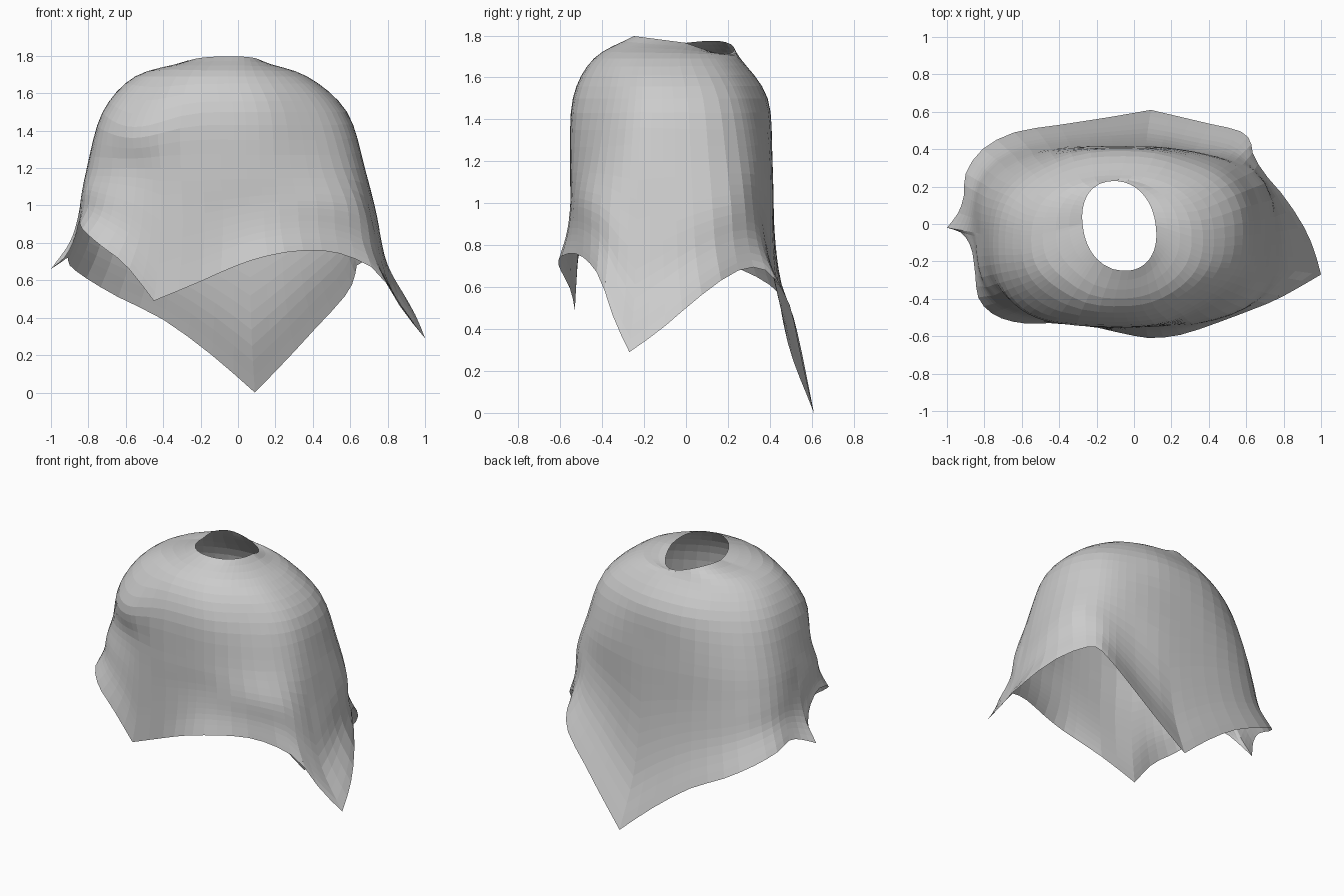
import bpy, bmesh, math
from mathutils import Vector

cube = bpy.data.objects.get("Cube")
if cube:
    bpy.data.objects.remove(cube, do_unlink=True)

SIDE_STEPS = 16   # columns along each side of the square cloth
ROW_STEPS = 4     # rows between neighbouring rings
AXIS = Vector((-.06, -.04, 0))


def spline(points, t):
    """Point on an open Catmull-Rom curve, t from 0 to 1."""
    pts = [Vector(p) for p in points]
    pts = [2 * pts[0] - pts[1]] + pts + [2 * pts[-1] - pts[-2]]
    spans = len(pts) - 3
    i = min(int(t * spans), spans - 1)
    f = t * spans - i
    a, b, c, d = pts[i:i + 4]
    return (2 * b + (c - a) * f + (2 * a - 5 * b + 4 * c - d) * f ** 2
            + (3 * b - a - 3 * c + d) * f ** 3) / 2


def rounded_ring(angle, cx, cy, rx, ry, power, z):
    """Point on a rounded-box outline in the given direction."""
    co, si = math.cos(angle), math.sin(angle)
    r = (abs(co / rx) ** power + abs(si / ry) ** power) ** (-1 / power)
    return Vector((cx + r * co, cy + r * si, z))


def fold(angle, centre, width):
    """Soft bump that fades out to both sides of a direction."""
    off = math.remainder(angle - math.radians(centre), math.tau)
    return math.exp(-(off / math.radians(width)) ** 2)


def swell(point, amount):
    """Move a point outwards from the axis by a fraction."""
    point.xy = AXIS.xy + (point.xy - AXIS.xy) * (1 + amount)


# Hem: four sides between the hanging corners
front_corner = (-.45, -.53, .49)
left_corner = (1, -.27, .29)
back_corner = (.09, .61, 0)
right_corner = (-1, -.02, .66)
hem_sides = [
    [front_corner, (-.22, -.55, .585), (-.04, -.59, .665), (.1, -.61, .715), (.26, -.59, .75),
     (.44, -.53, .76), (.6, -.47, .725), (.75, -.41, .64), (.88, -.34, .44), left_corner],
    [left_corner, (.96, -.13, .39), (.9, 0, .5), (.8, .15, .62), (.69, .28, .69),
     (.635, .38, .68), (.62, .45, .6), (.56, .5, .5), (.43, .53, .36), (.26, .57, .175),
     back_corner],
    [back_corner, (-.14, .57, .2), (-.4, .53, .39), (-.64, .49, .51), (-.81, .4, .61),
     (-.9, .27, .68), (-.91, .15, .72), (-.94, .06, .7), right_corner],
    [right_corner, (-.92, -.05, .73), (-.87, -.13, .83), (-.85, -.26, .91), (-.83, -.4, .87),
     (-.74, -.49, .79), (-.6, -.53, .68), front_corner],
]
hem = [spline(side, k / SIDE_STEPS) for side in hem_sides for k in range(SIDE_STEPS)]


def column(hem_point):
    """One strip of cloth from the neck opening down to the hem."""
    d = hem_point - AXIS
    a = math.atan2(d.y, d.x)
    # Neck opening: a slanted oval, twisted at the back
    neck = rounded_ring(a, -.08, -.01, .195, .24, 2.2, 1.765)
    neck.z -= .13 * neck.y + 1.25 * (neck.x + .08) * max(neck.y, 0)
    neck.x -= .12 * neck.y
    collar = rounded_ring(a, -.09, -.09, .46, .35, 2.4, 1.69)
    shoulder = rounded_ring(a, -.07, -.075, .655, .465, 2.6, 1.5)
    chest = rounded_ring(a, -.065, -.07, .745, .483, 3, 1.2)

    # Folds at the four upright corners of the drape
    front_right, front_left = fold(a, 220, 20), fold(a, -38, 22)
    back_left, back_right = fold(a, 48, 18), fold(a, 140, 22)
    swell(collar, -.05 * front_right - .04 * front_left)
    swell(shoulder, .05 * front_right - .09 * front_left - .04 * back_left - .06 * back_right)
    swell(chest, -.07 * front_right - .06 * front_left - .01 * back_left - .02 * back_right)
    shoulder.z -= .08 * front_right

    # Waist and skirt: the wall, drawn out towards the hem
    lower = []
    for drop, pull in ((.4, .04), (.72, .35)):
        p = rounded_ring(a, -.05, -.065, .79, .485, 3.3, 0)
        swell(p, -.06 * front_right - .02 * front_left - .06 * back_left)
        p.xy = p.xy.lerp(hem_point.xy, pull)
        p.z = chest.z + (hem_point.z - chest.z) * drop
        lower.append(p)

    path = [neck, collar, shoulder, chest, *lower, hem_point]
    rows = (len(path) - 1) * ROW_STEPS
    return [spline(path, r / rows) for r in range(rows + 1)]


# Draped cloth: an open, single-layer surface
bm = bmesh.new()
grid = [[bm.verts.new(p) for p in column(h)] for h in hem]
for i, here in enumerate(grid):
    after = grid[(i + 1) % len(grid)]
    for r in range(len(here) - 1):
        bm.faces.new((here[r], here[r + 1], after[r + 1], after[r]))
mesh = bpy.data.meshes.new("draped_cloth")
bm.to_mesh(mesh)
bm.free()

grey = bpy.data.materials.new("cloth_grey")
grey.use_nodes = True
colour = (.6, .6, .6, 1)
grey.diffuse_color = colour
grey.node_tree.nodes["Principled BSDF"].inputs["Base Color"].default_value = colour
mesh.materials.append(grey)

cloth = bpy.data.objects.new("draped_cloth", mesh)
bpy.context.collection.objects.link(cloth)
